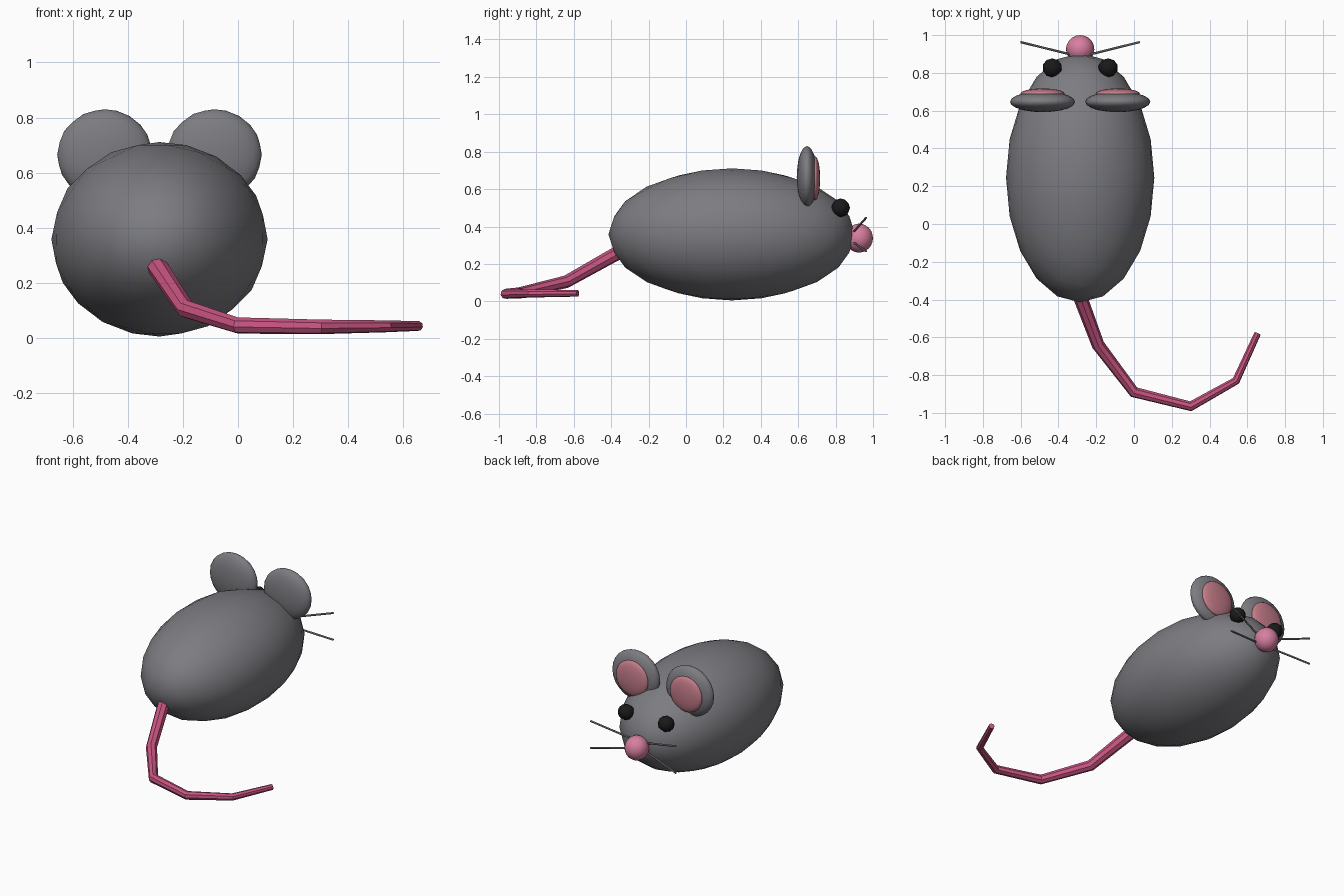
import bpy

cube = bpy.data.objects.get("Cube")
if cube:
    bpy.data.objects.remove(cube, do_unlink=True)


def material(name, rgb):
    mat = bpy.data.materials.new(name)
    mat.use_nodes = True
    mat.diffuse_color = (*rgb, 1)
    mat.node_tree.nodes["Principled BSDF"].inputs["Base Color"].default_value = (*rgb, 1)
    return mat


FUR = material("grey fur", (0.2, 0.2, 0.22))
EAR_PINK = material("ear pink", (0.55, 0.2, 0.25))
NOSE_PINK = material("nose pink", (0.68, 0.21, 0.35))
TAIL_PINK = material("tail pink", (0.58, 0.09, 0.22))
BLACK = material("eye black", (0.01, 0.01, 0.01))
WHISKER = material("whisker grey", (0.25, 0.25, 0.25))

MID = -0.285  # the body's centre line


def ball(name, mat, centre, size, detail=3):
    bpy.ops.mesh.primitive_ico_sphere_add(subdivisions=detail, location=centre)
    ob = bpy.context.object
    ob.name = name
    ob.dimensions = size
    bpy.ops.object.transform_apply(location=False, rotation=False, scale=True)
    ob.data.materials.append(mat)
    bpy.ops.object.shade_smooth()
    return ob


def tube(name, mat, points, radii, sides_level):
    curve = bpy.data.curves.new(name, "CURVE")
    curve.dimensions = "3D"
    curve.bevel_depth = 1
    curve.bevel_resolution = sides_level
    curve.use_fill_caps = True
    spline = curve.splines.new("POLY")
    spline.points.add(len(points) - 1)
    for p, co, r in zip(spline.points, points, radii):
        p.co = (*co, 1)
        p.radius = r
    curve.materials.append(mat)
    ob = bpy.data.objects.new(name, curve)
    bpy.context.collection.objects.link(ob)
    bpy.ops.object.select_all(action="DESELECT")
    ob.select_set(True)
    bpy.context.view_layer.objects.active = ob
    bpy.ops.object.convert(target="MESH")
    bpy.ops.object.shade_smooth_by_angle()


# Body and nose
ball("body", FUR, (MID, 0.245, 0.358), (0.785, 1.32, 0.706))
ball("nose", NOSE_PINK, (MID, 0.925, 0.338), (0.15, 0.15, 0.155))

# Paired ears, eyes and whiskers
for side, s in (("left", -1), ("right", 1)):
    ball(f"{side}_ear", FUR, (MID + s * 0.199, 0.647, 0.665), (0.345, 0.11, 0.33))
    ball(f"{side}_inner_ear", EAR_PINK, (MID + s * 0.199, 0.69, 0.658), (0.235, 0.055, 0.235))
    ball(f"{side}_eye", BLACK, (MID + s * 0.148, 0.827, 0.5), (0.1, 0.1, 0.1), 2)
    for level, start_z, end_z in (("upper", 0.37, 0.447), ("lower", 0.315, 0.268)):
        tube(f"{side}_{level}_whisker", WHISKER,
             [(MID + s * 0.04, 0.895, start_z), (MID + s * 0.315, 0.963, end_z)],
             [0.006, 0.006], 1)

# Tapering tail curling over the ground
tube("tail", TAIL_PINK,
     [(-0.295, -0.36, 0.262), (-0.19, -0.64, 0.105), (0, -0.89, 0.045),
      (0.3, -0.965, 0.04), (0.54, -0.83, 0.042), (0.655, -0.578, 0.043)],
     [0.038, 0.034, 0.03, 0.027, 0.022, 0.018], 2)
